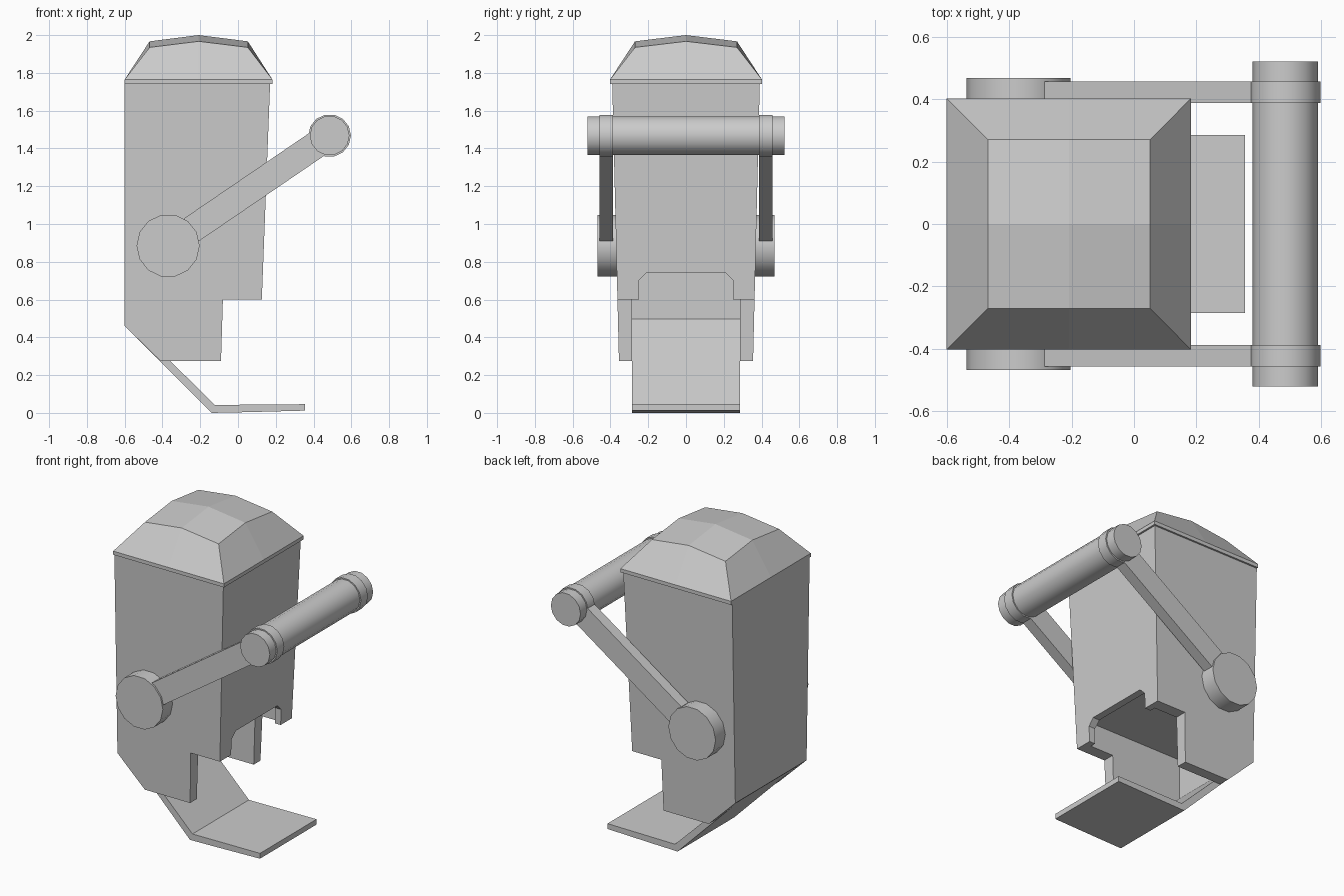
import bpy, bmesh
from math import pi, atan2, hypot
from mathutils import Vector, Matrix

if "Cube" in bpy.data.objects:
    bpy.data.objects.remove(bpy.data.objects["Cube"])


def finish(name, bm):
    bmesh.ops.recalc_face_normals(bm, faces=bm.faces)
    me = bpy.data.meshes.new(name)
    bm.to_mesh(me)
    bm.free()
    ob = bpy.data.objects.new(name, me)
    bpy.context.collection.objects.link(ob)
    return ob


def loft(name, a, b):
    """Closed solid between two matching outlines."""
    bm = bmesh.new()
    va = [bm.verts.new(p) for p in a]
    vb = [bm.verts.new(p) for p in b]
    n = len(va)
    bm.faces.new(va)
    bm.faces.new(vb[::-1])
    for i in range(n):
        j = (i + 1) % n
        bm.faces.new((va[i], vb[i], vb[j], va[j]))
    return finish(name, bm)


def side_prism(name, pts, width):
    """Solid from an x,z profile; half width may vary with z."""
    return loft(name, [(x, -width(z), z) for x, z in pts],
                [(x, width(z), z) for x, z in pts])


def cylinder(name, x, z, y0, y1, r, sides=14):
    bm = bmesh.new()
    m = (Matrix.Translation((x, (y0 + y1) / 2, z)) @ Matrix.Rotation(pi / 2, 4, 'X')
         @ Matrix.Rotation(pi / 2, 4, 'Z'))
    bmesh.ops.create_cone(bm, cap_ends=True, segments=sides, radius1=r, radius2=r,
                          depth=abs(y1 - y0), matrix=m)
    ob = finish(name, bm)
    bpy.ops.object.select_all(action='DESELECT')
    ob.select_set(True)
    bpy.context.view_layer.objects.active = ob
    bpy.ops.object.shade_smooth_by_angle(angle=0.6)
    return ob


def cut(ob, cutter):
    cutter.hide_render = True
    mod = ob.modifiers.new("cut", 'BOOLEAN')
    mod.operation = 'DIFFERENCE'
    mod.solver = 'EXACT'
    mod.object = cutter
    bpy.context.view_layer.objects.active = ob
    bpy.ops.object.modifier_apply(modifier=mod.name)
    bpy.data.objects.remove(cutter)


# Tapered body with stepped, chamfered bottom
body = side_prism("body", [(-.6, 1.745), (.17, 1.745), (.126, .6), (-.08, .6),
                           (-.09, .275), (-.41, .275), (-.6, .46)],
                  lambda z: .355 + (z - .275) * .0242)
# Hollow outlet chamber and the arched opening in the front wall
cut(body, side_prism("chamber_cutter", [(-.585, .755), (.085, .755), (.085, -.1), (-.585, -.1)],
                     lambda z: .287))
arch = [(-.25, .5), (-.25, .7), (-.21, .74), (.21, .74), (.25, .7), (.25, .5)]
cut(body, loft("arch_cutter", [(.0, y, z) for y, z in arch], [(.3, y, z) for y, z in arch]))

# Faceted domed lid: 3x3 crown on a thin rim
bm = bmesh.new()


def ring(x0, x1, hy, z, zm):
    xm = (x0 + x1) / 2
    return [bm.verts.new(p) for p in (
        (x0, -hy, z), (xm, -hy, zm), (x1, -hy, z), (x1, 0, zm),
        (x1, hy, z), (xm, hy, zm), (x0, hy, z), (x0, 0, zm))]


rings = [ring(-.6, .182, .402, 1.742, 1.742), ring(-.6, .182, .402, 1.765, 1.765),
         ring(-.468, .052, .27, 1.935, 1.967)]
for lo, hi in zip(rings, rings[1:]):
    for i in range(8):
        j = (i + 1) % 8
        bm.faces.new((lo[i], lo[j], hi[j], hi[i]))
bm.faces.new(rings[0])
peak = bm.verts.new((-.208, 0, 2.0))
top = rings[2]
for i in range(0, 8, 2):
    bm.faces.new((top[i - 1], top[i], top[i + 1], peak))
finish("lid", bm)

# Bent outlet chute
side_prism("chute", [(-.59, .452), (-.14, 0), (.05, .004), (.355, .012), (.355, .046),
                     (-.122, .042), (-.59, .502)], lambda z: .285)

# Lever: pivots, arms and collars on both sides, one grip across
pivot, grip = Vector((-.37, .885)), Vector((.485, 1.468))
d = (grip - pivot).normalized()
n = Vector((-d.y, d.x)) * .072
for s, side in ((-1, "front"), (1, "back")):
    cylinder(side + "_pivot", pivot.x, pivot.y, s * .33, s * .468, .167)
    a, b = pivot + d * .15, grip
    outline = [a + n, b + n, b - n, a - n]
    loft(side + "_arm", [(p.x, s * .387, p.y) for p in outline],
         [(p.x, s * .457, p.y) for p in outline])
    cylinder(side + "_collar", grip.x, grip.y, s * .387, s * .457, .113)
cylinder("grip", grip.x, grip.y, -.521, .521, .105)
